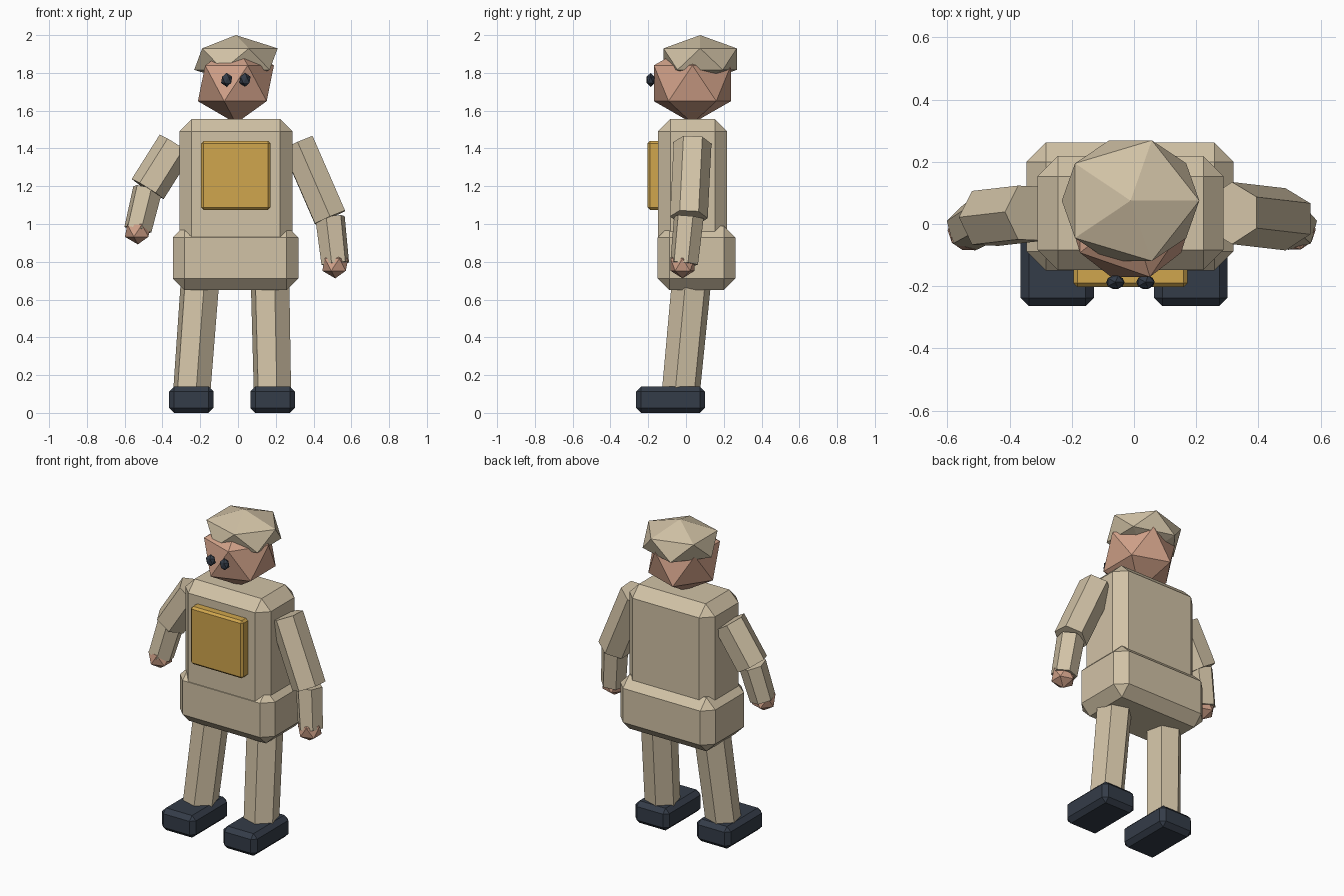
import bpy, bmesh, math
from mathutils import Vector, Matrix

if "Cube" in bpy.data.objects:
    bpy.data.objects.remove(bpy.data.objects["Cube"], do_unlink=True)


def material(name, rgb):
    mat = bpy.data.materials.new(name)
    mat.use_nodes = True
    mat.diffuse_color = (*rgb, 1)
    mat.node_tree.nodes["Principled BSDF"].inputs["Base Color"].default_value = (*rgb, 1)
    return mat


tan = material("tan cloth", (0.64, 0.54, 0.38))
skin = material("skin", (0.64, 0.36, 0.25))
gold = material("gold", (0.63, 0.38, 0.075))
navy = material("dark navy", (0.034, 0.045, 0.065))


def finish(name, bm, mat):
    bmesh.ops.recalc_face_normals(bm, faces=bm.faces)
    mesh = bpy.data.meshes.new(name)
    bm.to_mesh(mesh)
    bm.free()
    mesh.materials.append(mat)
    obj = bpy.data.objects.new(name, mesh)
    bpy.context.collection.objects.link(obj)
    return obj


def box(name, low, high, chamfer, mat):
    """Chamfered box between two corners."""
    low, high = Vector(low), Vector(high)
    bm = bmesh.new()
    bmesh.ops.create_cube(bm, size=1)
    bmesh.ops.scale(bm, vec=high - low, verts=bm.verts)
    bmesh.ops.translate(bm, vec=(low + high) / 2, verts=bm.verts)
    obj = finish(name, bm, mat)
    bevel = obj.modifiers.new("chamfer", "BEVEL")
    bevel.width = chamfer
    bevel.segments = 1
    return obj


def gem(name, center, radii, mat):
    """Twenty-sided ball stretched to three radii."""
    bm = bmesh.new()
    bmesh.ops.create_icosphere(bm, subdivisions=1, radius=1)
    bmesh.ops.scale(bm, vec=radii, verts=bm.verts)
    bmesh.ops.translate(bm, vec=center, verts=bm.verts)
    return finish(name, bm, mat)


def limb(name, bottom, top, r_bottom, r_top, twist, mat=tan):
    """Six-sided prism from the bottom point to the top point."""
    bottom, top = Vector(bottom), Vector(top)
    axis = (top - bottom).normalized()
    u = Vector((1, 0, 0))
    u = (u - axis * u.dot(axis)).normalized()
    v = axis.cross(u)
    frame = Matrix((u, v, axis)).transposed().to_4x4()
    bm = bmesh.new()
    bmesh.ops.create_cone(bm, cap_ends=True, segments=6, radius1=r_bottom,
                          radius2=r_top, depth=(top - bottom).length)
    # First put a vertex on local +X, then twist it about the axis
    first = next(iter(bm.verts)).co
    spin = math.radians(twist) - math.atan2(first.y, first.x)
    bmesh.ops.transform(bm, verts=bm.verts, matrix=Matrix.Translation(
        (bottom + top) / 2) @ frame @ Matrix.Rotation(spin, 4, "Z"))
    return finish(name, bm, mat)


# Body
box("torso", (-0.31, -0.148, 0.85), (0.288, 0.218, 1.556), 0.065, tan)
box("pelvis", (-0.345, -0.15, 0.65), (0.32, 0.262, 0.99), 0.062, tan)
box("chest_plate", (-0.195, -0.203, 1.075), (0.172, -0.12, 1.44), 0.013, gold)

# Head, cap and eyes
gem("head", (-0.011, 0.034, 1.745), (0.225, 0.24, 0.212), skin)
gem("cap", (-0.011, 0.075, 1.873), (0.247, 0.228, 0.127), tan)
for side, x in (("left", 0.037), ("right", -0.06)):
    gem(side + "_eye", (x, -0.187, 1.763), (0.033, 0.025, 0.037), navy)

# Legs and shoes
for side, x, top_x in (("left", 0.183, 0.168), ("right", -0.247, -0.195)):
    limb(side + "_leg", (x, -0.03, 0.08), (top_x, 0.037, 0.78), 0.103, 0.107, -17)
    box(side + "_shoe", (x - 0.118, -0.264, 0), (x + 0.118, 0.1, 0.14), 0.027, navy)

# Arms and hands
arms = (
    ("left", (0.315, 0.035, 1.43), (0.487, 0.015, 1.035), (0.515, -0.01, 0.79), 30),
    ("right", (-0.33, 0.035, 1.42), (-0.478, 0.018, 1.185), (-0.53, -0.012, 0.97), 0),
)
for side, shoulder, elbow, wrist, twist in arms:
    limb(side + "_upper_arm", elbow, shoulder, 0.1, 0.1, twist)
    limb(side + "_forearm", wrist, elbow, 0.076, 0.081, twist - 15)
    hand = Vector(wrist) + Vector((0, -0.008, -0.005))
    gem(side + "_hand", hand, (0.077, 0.075, 0.073), skin)
